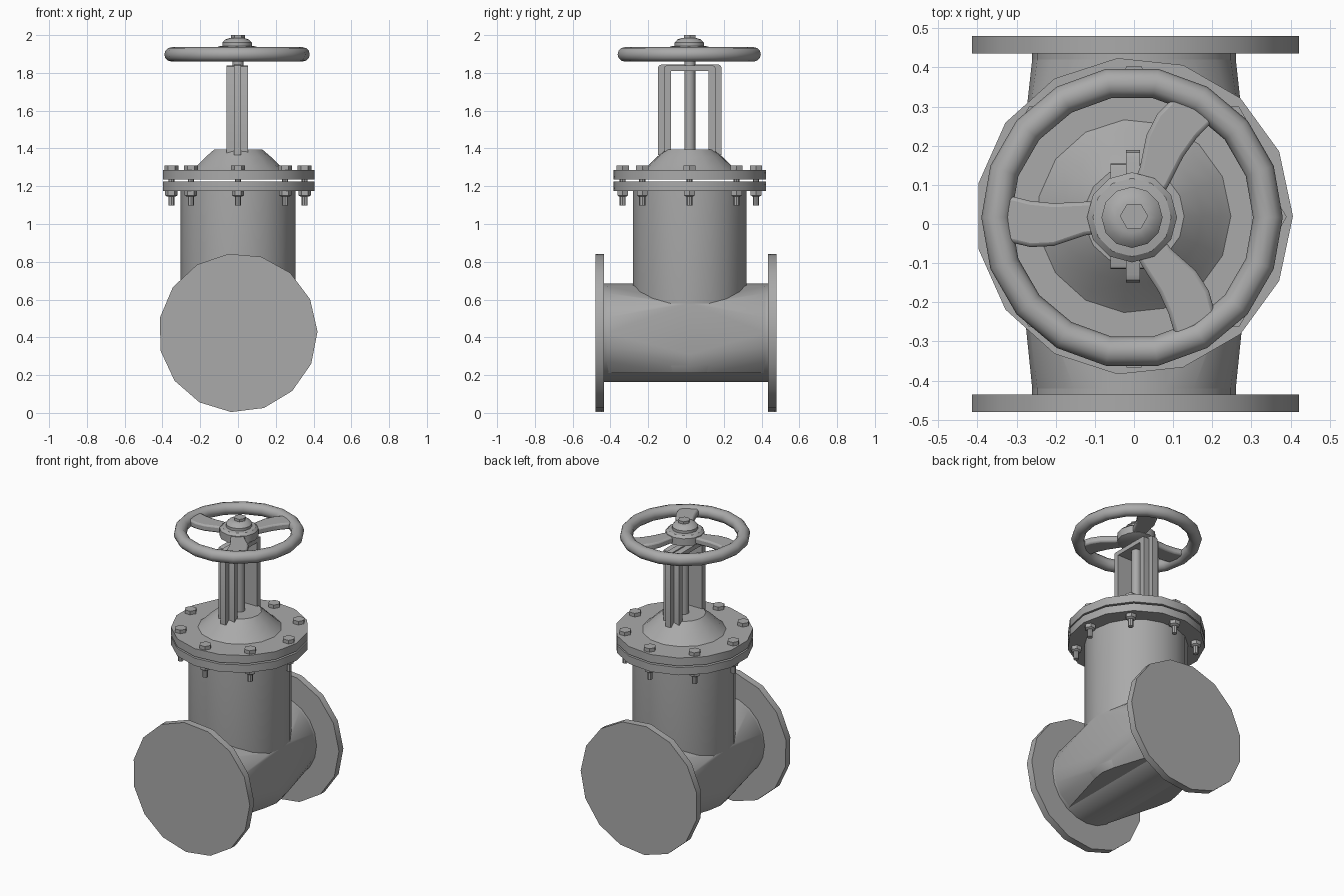
import bpy, bmesh
from math import pi, cos, sin, radians
from mathutils import Matrix, Vector

if "Cube" in bpy.data.objects:
    bpy.data.objects.remove(bpy.data.objects["Cube"])

CY = 0.02  # vertical axis of body, bonnet and wheel
grey = bpy.data.materials.new("dark_grey")
grey.diffuse_color = (0.4, 0.4, 0.4, 1)
grey.use_nodes = True
grey.node_tree.nodes["Principled BSDF"].inputs["Base Color"].default_value = grey.diffuse_color


def finish(bm, name, bevel=0):
    bmesh.ops.recalc_face_normals(bm, faces=bm.faces)
    me = bpy.data.meshes.new(name)
    bm.to_mesh(me)
    bm.free()
    me.materials.append(grey)
    ob = bpy.data.objects.new(name, me)
    bpy.context.collection.objects.link(ob)
    if bevel:
        m = ob.modifiers.new("bevel", 'BEVEL')
        m.width, m.segments = bevel, 2
    bpy.ops.object.select_all(action='DESELECT')
    ob.select_set(True)
    bpy.context.view_layer.objects.active = ob
    bpy.ops.object.shade_smooth_by_angle(angle=radians(35))
    return ob


def add_lathe(bm, profile, n, mat=Matrix(), closed=False, phase=0):
    """Revolve (radius, height) points about z; cap the ends unless closed."""
    rings = [[bm.verts.new(mat @ Vector((r * cos(phase + 2 * pi * i / n),
                                         r * sin(phase + 2 * pi * i / n), z)))
              for i in range(n)] for r, z in profile]
    pairs = list(zip(rings, rings[1:]))
    if closed:
        pairs.append((rings[-1], rings[0]))
    else:
        bm.faces.new(rings[0])
        bm.faces.new(rings[-1])
    for a, b in pairs:
        for i in range(n):
            j = (i + 1) % n
            bm.faces.new((a[i], a[j], b[j], b[i]))


def lathe(name, profile, n, mat=Matrix.Translation((0, CY, 0)), **kw):
    bm = bmesh.new()
    add_lathe(bm, profile, n, mat, **kw)
    return finish(bm, name)


def prism(bm, pts, direction):
    """Extrude a closed outline along a vector."""
    f = bm.faces.new([bm.verts.new(p) for p in pts])
    r = bmesh.ops.extrude_face_region(bm, geom=[f])
    bmesh.ops.translate(bm, vec=direction,
                        verts=[v for v in r['geom'] if isinstance(v, bmesh.types.BMVert)])


# Horizontal pipe and end flanges
along_y = Matrix.Translation((0, 0, 0.424)) @ Matrix.Rotation(pi / 2, 4, 'X')
lathe("pipe", [(0.26, -0.44), (0.26, 0.44)], 20, along_y)
for name, a, b in (("front_flange", 0.435, 0.48), ("back_flange", -0.48, -0.435)):
    lathe(name, [(0.421, a), (0.421, b)], 15, along_y, phase=radians(1))

# Vertical body with chamfered bottom
foot = [(0.262, 0.21), (0.292, 0.25), (0.305, 0.31)]
lathe("body", foot + [(0.305, 1.18)], 18)

# Fairing that blends the body sides into the pipe
bm = bmesh.new()
for r, z in foot + [(0.305, 0.58)]:
    for i in range(18):
        a = 2 * pi * i / 18
        bm.verts.new((r * cos(a), CY + r * sin(a), z))
for y in (-0.42, 0.42):
    for i in range(20):
        a = 2 * pi * i / 20
        bm.verts.new((0.26 * cos(a), y, max(0.21, 0.424 + 0.26 * sin(a)))
                     if sin(a) > -0.8 else (0.146 * (1 if cos(a) > 0 else -1), y, 0.21))
bmesh.ops.remove_doubles(bm, verts=bm.verts, dist=1e-4)
hull = bmesh.ops.convex_hull(bm, input=bm.verts)
inner = {v for v in hull['geom_interior'] + hull['geom_unused'] if isinstance(v, bmesh.types.BMVert)}
bmesh.ops.delete(bm, geom=list(inner), context='VERTS')
finish(bm, "body_fairing")

# Bolted flange pair and domed bonnet
lathe("body_flange", [(0.406, 1.175), (0.406, 1.225)], 15)
lathe("bonnet_flange", [(0.406, 1.235), (0.406, 1.287)], 15)
lathe("bonnet", [(0.256, 1.28), (0.222, 1.308), (0.175, 1.355), (0.128, 1.395)], 15)

# Ring of eight bolts
bm = bmesh.new()
for k in range(8):
    a = 2 * pi * k / 8
    m = Matrix.Translation((0.353 * cos(a), CY - 0.002 + 0.353 * sin(a), 0))
    add_lathe(bm, [(0.037, 1.28), (0.037, 1.31)], 6, m)
    add_lathe(bm, [(0.022, 1.145), (0.033, 1.152), (0.033, 1.18)], 6, m)
    add_lathe(bm, [(0.016, 1.097), (0.016, 1.29)], 8, m)
finish(bm, "flange_bolts")


# Yoke: wide inner strip with a narrow outer rib
def arch(name, outer, inner, top, under, half_x, corner, base):
    bm = bmesh.new()
    o, i, c = outer, inner, corner
    yz = [(-o, base), (-o, top - c), (-o + c * .3, top - c * .3), (-o + c, top),
          (o - c, top), (o - c * .3, top - c * .3), (o, top - c), (o, base),
          (i, base), (i, under), (-i, under), (-i, base)]
    prism(bm, [(-half_x - 0.003, CY + y, z) for y, z in yz], (2 * half_x, 0, 0))
    return finish(bm, name)


arch("yoke_strip", 0.135, 0.1, 1.838, 1.81, 0.057, 0.01, 1.375)
arch("yoke_rib", 0.169, 0.125, 1.845, 1.815, 0.018, 0.02, 1.365)

# Stem and hex tip
lathe("stem", [(0.029, 1.36), (0.029, 1.95)], 12)
lathe("stem_nut", [(0.036, 1.97), (0.036, 2.0)], 6)

# Handwheel rim, hub and three curved spokes
wheel = Matrix.Translation((-0.005, CY - 0.003, 0))
rim = [(0.347 + 0.038 * cos(t * pi / 6), 1.898 + 0.038 * sin(t * pi / 6)) for t in range(12)]
lathe("wheel_rim", rim, 18, wheel, closed=True)
lathe("wheel_hub", [(0.085, 1.866), (0.115, 1.878), (0.115, 1.926), (0.1, 1.94), (0.078, 1.943),
                    (0.078, 1.96), (0.062, 1.977), (0.04, 1.984)], 12, wheel)
bm = bmesh.new()
edge = [(0.07, 0.04), (0.12, 0.046), (0.2, 0.073), (0.26, 0.076), (0.325, 0.06),
        (0.325, -0.058), (0.26, -0.042), (0.2, -0.036), (0.12, -0.04), (0.07, -0.04)]
for k in range(3):
    m = wheel @ Matrix.Rotation(pi + 2 * pi * k / 3, 4, 'Z')
    prism(bm, [m @ Vector((u, v, 1.88)) for u, v in edge], (0, 0, 0.042))
finish(bm, "wheel_spokes", bevel=0.01)
